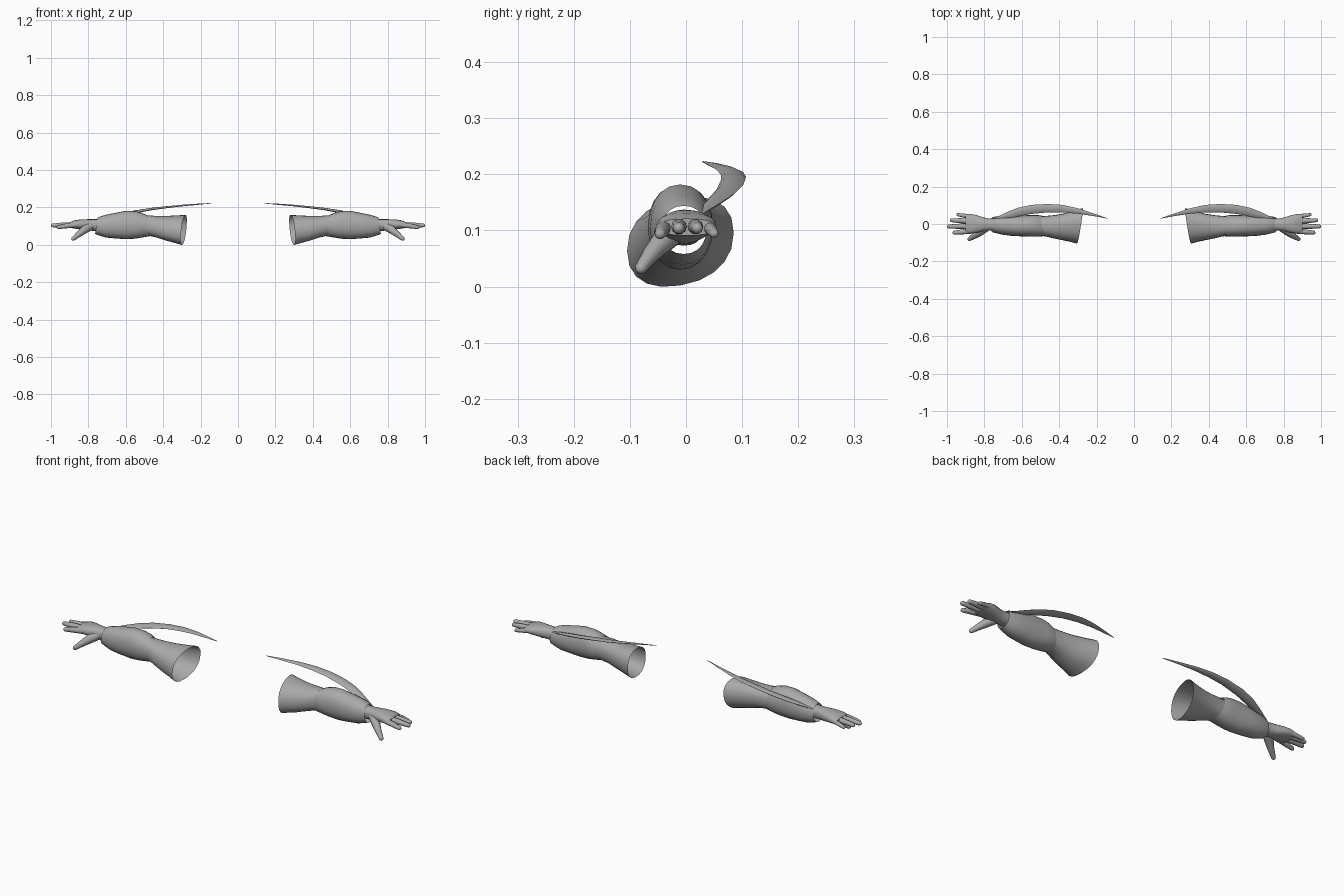
import bpy, bmesh, math
from mathutils import Vector

grey = bpy.data.materials.new("cloth_grey")
grey.diffuse_color = (0.4, 0.4, 0.4, 1)


def loft(name, rings, sides=20, cap_start=True, cap_end=True, power=1.0, angle=50):
    """Skin rings given as (centre, u axis, v axis), mirrored to both arms."""
    bm = bmesh.new()
    loops = []
    for c, u, v in rings:
        loop = []
        for i in range(sides):
            a = 2 * math.pi * i / sides
            cu, sv = math.cos(a), math.sin(a)
            cu = math.copysign(abs(cu) ** power, cu)
            sv = math.copysign(abs(sv) ** power, sv)
            loop.append(bm.verts.new(Vector(c) + Vector(u) * cu + Vector(v) * sv))
        loops.append(loop)
    for a, b in zip(loops, loops[1:]):
        for i in range(sides):
            j = (i + 1) % sides
            bm.faces.new((a[i], a[j], b[j], b[i]))
    if cap_start:
        bm.faces.new(loops[0])
    if cap_end:
        bm.faces.new(loops[-1])
    bmesh.ops.recalc_face_normals(bm, faces=bm.faces[:])
    me = bpy.data.meshes.new(name)
    bm.to_mesh(me)
    bm.free()
    me.materials.append(grey)
    ob = bpy.data.objects.new(name, me)
    bpy.context.collection.objects.link(ob)
    bpy.ops.object.select_all(action='DESELECT')
    ob.select_set(True)
    bpy.context.view_layer.objects.active = ob
    bpy.ops.object.shade_smooth_by_angle(angle=math.radians(angle))
    ob.modifiers.new("both_arms", 'MIRROR').use_mirror_merge = False
    return ob


def section(x, cy, cz, ry, rz, lean=0.0, tilt=0.0, top=0.0):
    """Oval cross-section facing along the arm."""
    return ((x, cy, cz), (lean, ry, tilt), (top, 0, rz))


def finger(name, pts, radii):
    """Round digit along a path, with a domed tip."""
    pts = [Vector(p) for p in pts]
    rings = []
    for i, (p, r) in enumerate(zip(pts, radii)):
        d = (pts[min(i + 1, len(pts) - 1)] - pts[max(i - 1, 0)]).normalized()
        u = d.cross(Vector((0, 0, 1))).normalized()
        rings.append((p, u * r, u.cross(d) * r))
    d = (pts[-1] - pts[-2]).normalized()
    p, u, v = rings[-1]
    r = radii[-1]
    for k in (0.45, 0.8, 0.97):
        s = math.sqrt(1 - k * k)
        rings.append((p + d * r * k, u * s, v * s))
    loft(name, rings, sides=10)


# Flared open upper sleeve
loft("upper_sleeve", [
    section(0.290, -0.010, 0.080, 0.095, 0.078, -0.015, 0.016, -0.006),
    section(0.330, -0.013, 0.083, 0.083, 0.073, -0.008, 0.012),
    section(0.380, -0.016, 0.088, 0.071, 0.066, 0, 0.010),
    section(0.430, -0.015, 0.096, 0.062, 0.058, 0, 0.006),
    section(0.470, -0.012, 0.102, 0.055, 0.055),
    section(0.520, -0.010, 0.102, 0.050, 0.055),
], cap_start=False, cap_end=False, power=0.88)

# Padded forearm sleeve, open at the wrist
loft("forearm_sleeve", [
    section(0.480, -0.010, 0.104, 0.054, 0.057, 0.012, 0, 0.012),
    section(0.515, -0.010, 0.105, 0.058, 0.066),
    section(0.550, -0.010, 0.107, 0.058, 0.074),
    section(0.600, -0.010, 0.106, 0.056, 0.076),
    section(0.650, -0.008, 0.103, 0.056, 0.069),
    section(0.705, -0.006, 0.100, 0.051, 0.061),
    section(0.740, -0.004, 0.100, 0.044, 0.051),
    section(0.758, -0.004, 0.101, 0.040, 0.043, 0, 0, -0.006),
], cap_start=False, cap_end=False, power=0.92)

# Wrist and palm
loft("hand", [
    section(0.720, -0.004, 0.105, 0.034, 0.032),
    section(0.775, -0.003, 0.106, 0.032, 0.031),
    section(0.805, -0.002, 0.107, 0.037, 0.030),
    section(0.840, 0.000, 0.109, 0.047, 0.027),
    section(0.875, 0.001, 0.109, 0.053, 0.022),
    section(0.900, 0.001, 0.106, 0.051, 0.015),
], power=0.85)

# Four fingers: base y, tip y, tip x, tip z, radius
for name, y0, y1, x1, z1, r in [
    ("index_finger", -0.038, -0.046, 0.970, 0.094, 0.0135),
    ("middle_finger", -0.012, -0.013, 1.000, 0.104, 0.0140),
    ("ring_finger", 0.015, 0.020, 0.985, 0.104, 0.0135),
    ("little_finger", 0.039, 0.050, 0.950, 0.095, 0.0110),
]:
    tip = x1 - r * 0.75
    mid = (0.875 + tip) / 2
    finger(name, [(0.865, y0, 0.107), (mid, (y0 + y1) / 2, (0.109 + z1) / 2), (tip, y1, z1)],
           [r, r, r * 0.75])

# Thumb pointing forward and down
finger("thumb", [(0.785, -0.015, 0.102), (0.820, -0.040, 0.082),
                 (0.850, -0.062, 0.058), (0.880, -0.080, 0.033)],
       [0.022, 0.022, 0.016, 0.011])

# Curved fin blade: x, outer y, outer z, inner y, inner z, half thickness
blade = []
for x, yo, zo, yi, zi, t in [
    (0.750, 0.030, 0.130, 0.022, 0.130, 0.002),
    (0.680, 0.063, 0.150, 0.028, 0.143, 0.006),
    (0.620, 0.087, 0.166, 0.040, 0.157, 0.007),
    (0.550, 0.102, 0.181, 0.054, 0.172, 0.007),
    (0.460, 0.107, 0.195, 0.062, 0.189, 0.006),
    (0.380, 0.102, 0.204, 0.062, 0.199, 0.005),
    (0.300, 0.084, 0.212, 0.055, 0.208, 0.004),
    (0.220, 0.058, 0.218, 0.043, 0.215, 0.003),
    (0.142, 0.031, 0.223, 0.029, 0.222, 0.001),
]:
    blade.append(((x, (yo + yi) / 2, (zo + zi) / 2),
                  (0, (yo - yi) / 2, (zo - zi) / 2), (0, 0, t)))
loft("fin_blade", blade, sides=8, angle=60)
